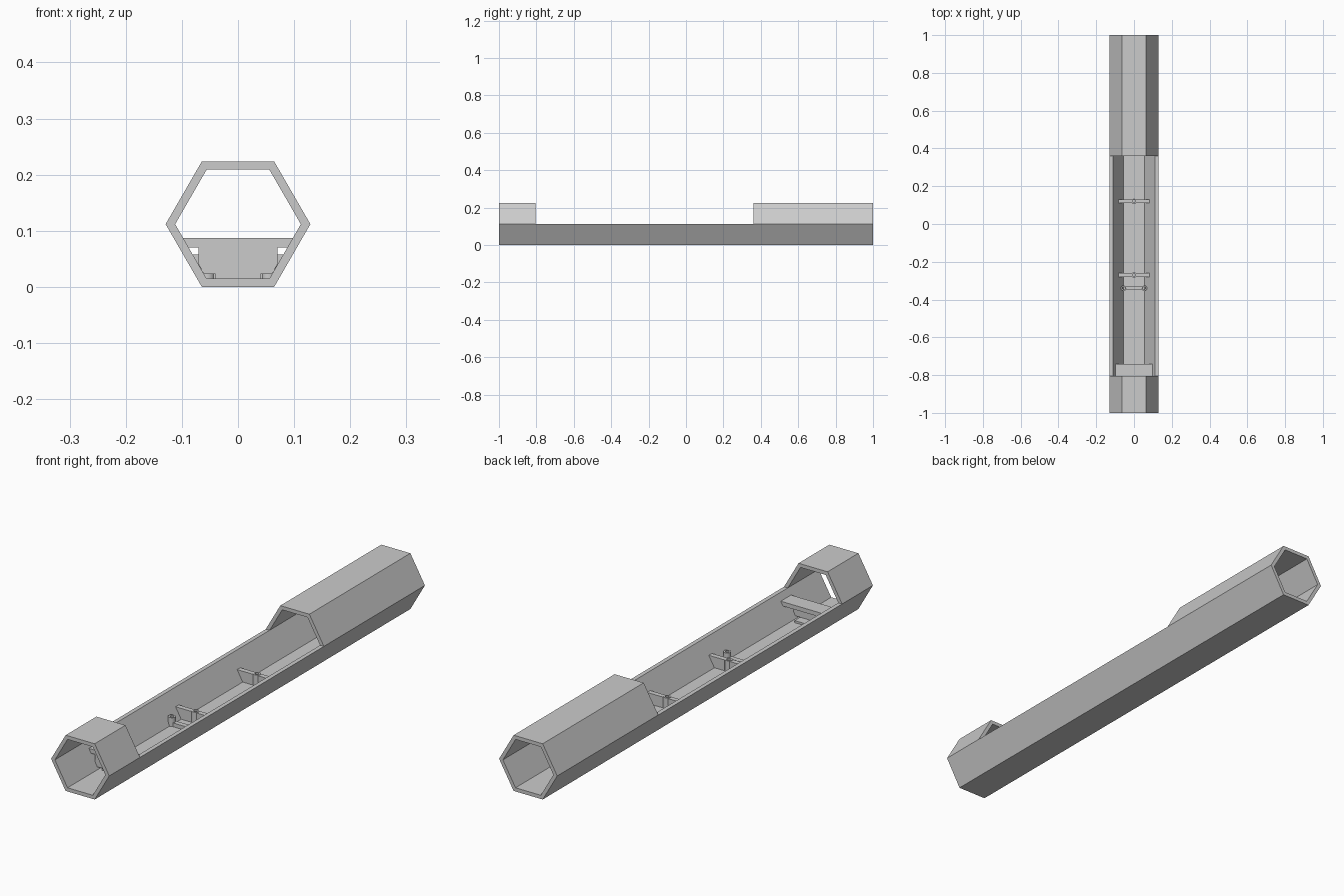
import bpy, bmesh, math

cube = bpy.data.objects.get("Cube")
if cube:
    bpy.data.objects.remove(cube, do_unlink=True)

grey = bpy.data.materials.new("light_grey")
grey.use_nodes = True
grey.diffuse_color = (0.6, 0.6, 0.6, 1)
grey.node_tree.nodes["Principled BSDF"].inputs["Base Color"].default_value = (0.6, 0.6, 0.6, 1)

OUTER, INNER = 0.129, 0.112          # hexagon corner radii
MID = OUTER * math.sqrt(3) / 2       # height of the hexagon centre
FLOOR = MID - INNER * math.sqrt(3) / 2


def wall_x(z):
    """Half width of the inside of the hull at a height in its lower half."""
    return INNER - (MID - z) / math.sqrt(3)


def finish(name, bm):
    bmesh.ops.recalc_face_normals(bm, faces=bm.faces)
    mesh = bpy.data.meshes.new(name)
    bm.to_mesh(mesh)
    bm.free()
    mesh.materials.append(grey)
    obj = bpy.data.objects.new(name, mesh)
    bpy.context.collection.objects.link(obj)
    return obj


def prism(name, profile, y0, y1):
    """Extrude an xz outline along y."""
    bm = bmesh.new()
    face = bm.faces.new([bm.verts.new((x, y0, z)) for x, z in profile])
    new = bmesh.ops.extrude_face_region(bm, geom=[face])["geom"]
    bmesh.ops.translate(bm, vec=(0, y1 - y0, 0),
                        verts=[v for v in new if isinstance(v, bmesh.types.BMVert)])
    return finish(name, bm)


def box(name, half, y0, y1, z0, z1):
    return prism(name, [(-half, z0), (half, z0), (half, z1), (-half, z1)], y0, y1)


def fitted(name, y0, y1, z0, z1):
    """Plate whose slanted sides meet the inner walls."""
    a, b = wall_x(z0), wall_x(z1)
    return prism(name, [(-a, z0), (a, z0), (b, z1), (-b, z1)], y0, y1)


def hexagon(radius):
    return [(radius * math.cos(i * math.pi / 3), MID + radius * math.sin(i * math.pi / 3))
            for i in range(6)]


def cut(obj, cutter):
    cutter.hide_render = True
    mod = obj.modifiers.new("cut", 'BOOLEAN')
    mod.operation, mod.solver, mod.object = 'DIFFERENCE', 'EXACT', cutter
    bpy.context.view_layer.objects.active = obj
    bpy.ops.object.modifier_apply(modifier=mod.name)
    bpy.data.objects.remove(cutter, do_unlink=True)


def ring_post(name, x, y, z0, z1, radius=0.014, hole=0.007, sides=20):
    """Upright hollow cylinder."""
    bm = bmesh.new()
    loops = []
    for r, z in ((radius, z0), (radius, z1), (hole, z1), (hole, z0)):
        loops.append([bm.verts.new((x + r * math.cos(2 * math.pi * i / sides),
                                    y + r * math.sin(2 * math.pi * i / sides), z))
                      for i in range(sides)])
    for k in range(4):
        a, b = loops[k], loops[(k + 1) % 4]
        for i in range(sides):
            j = (i + 1) % sides
            bm.faces.new((a[i], a[j], b[j], b[i]))
    obj = finish(name, bm)
    bpy.ops.object.select_all(action='DESELECT')
    obj.select_set(True)
    bpy.context.view_layer.objects.active = obj
    bpy.ops.object.shade_smooth_by_angle(angle=math.radians(35))


# Hexagonal hull, hollow, with the upper half opened along the middle
hull = prism("hull", hexagon(OUTER), -1, 1)
cut(hull, prism("bore_cutter", hexagon(INNER), -1.1, 1.1))
cut(hull, box("opening_cutter", 0.2, -0.805, 0.36, MID, 0.3))

# Cross walls, each two wings either side of a central screw boss
for label, y in (("front", -0.27), ("rear", 0.12)):
    for side, s in (("left", 1), ("right", -1)):
        top = 0.058
        prism(f"{label}_cross_wall_{side}",
              [(s * 0.011, FLOOR), (s * wall_x(FLOOR), FLOOR),
               (s * wall_x(top), top), (s * 0.011, top)], y - 0.01, y + 0.01)
    ring_post(f"{label}_screw_boss", 0, y, FLOOR, 0.06)

# Low bar with a hollow post at each end
box("post_bar", 0.044, -0.35, -0.33, FLOOR, 0.03)
for side, s in (("left", 1), ("right", -1)):
    ring_post(f"{side}_post", s * 0.055, -0.34, FLOOR, 0.05)

# Bracket near the front: wide shelf, narrower web, and a foot on the floor
fitted("bracket_shelf", -0.805, -0.74, 0.07, 0.087)
web_low = wall_x(0.023)
prism("bracket_web", [(-web_low, 0.023), (web_low, 0.023), (0.07, wall_x(0) and 0.04),
                      (0.07, 0.07), (-0.07, 0.07), (-0.07, 0.04)], -0.805, -0.78)
box("bracket_foot", 0.04, -0.805, -0.745, FLOOR, 0.023)
